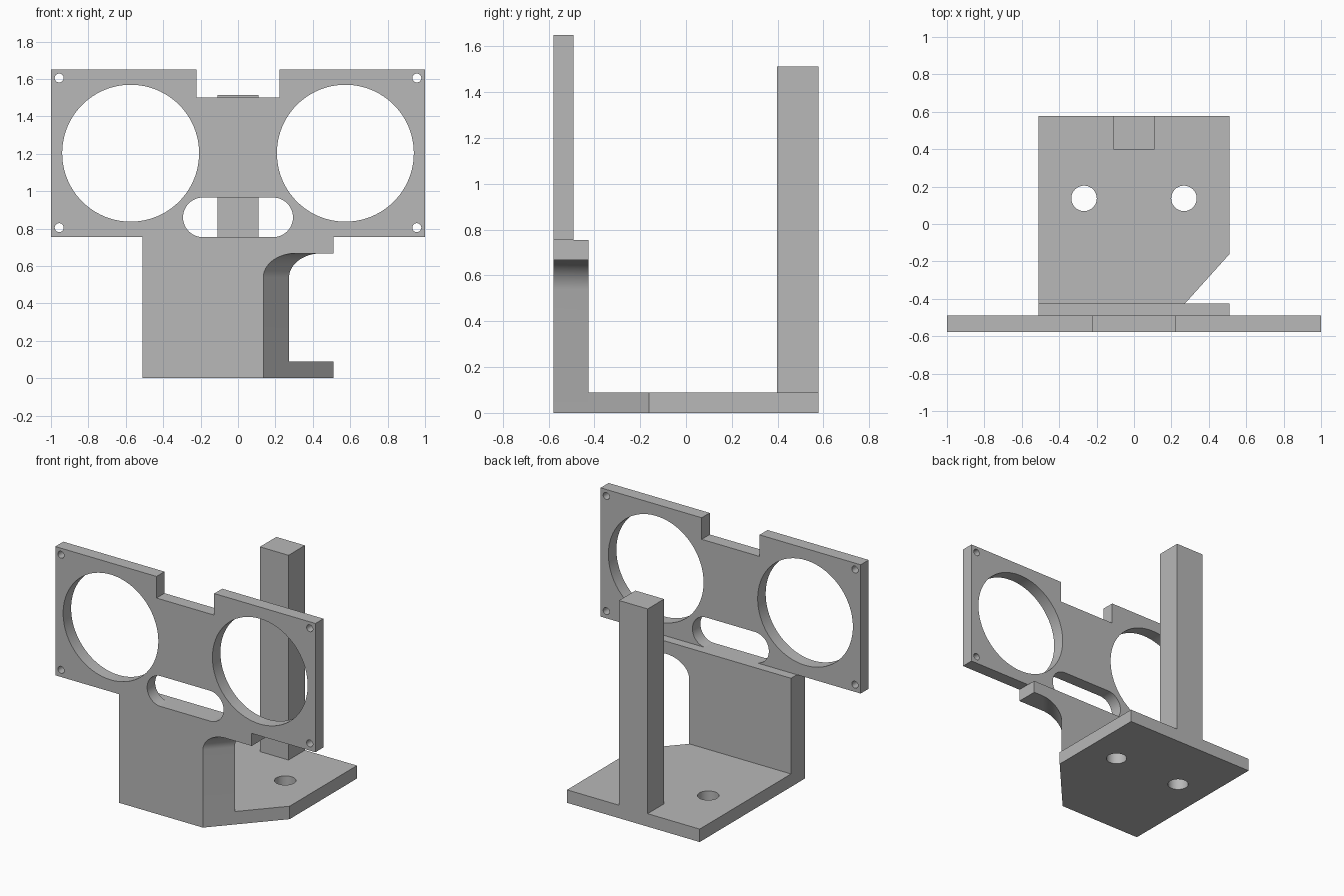
import bpy, bmesh
from math import pi, sin, cos, radians
from mathutils import Vector

cube = bpy.data.objects.get("Cube")
if cube:
    bpy.data.objects.remove(cube, do_unlink=True)

grey = bpy.data.materials.new("matte_grey")
grey.use_nodes = True
GREY = (0.48, 0.48, 0.48, 1)
grey.diffuse_color = GREY
grey.node_tree.nodes["Principled BSDF"].inputs["Base Color"].default_value = GREY

# Shared dimensions
FRONT, BACK = -0.578, 0.578
WALL_BACK, PLATE_BACK = -0.425, -0.49
HALF_W = 0.51
BASE_TOP, WALL_TOP, TOP = 0.09, 0.755, 1.65
CHAMFER_X, SLOPE = 0.135, 0.9


def prism(name, points, sweep):
    """Sweep a planar outline along a vector into a closed solid."""
    bm = bmesh.new()
    face = bm.faces.new([bm.verts.new(p) for p in points])
    ext = bmesh.ops.extrude_face_region(bm, geom=[face], use_keep_orig=True)
    verts = [g for g in ext["geom"] if isinstance(g, bmesh.types.BMVert)]
    bmesh.ops.translate(bm, verts=verts, vec=Vector(sweep))
    bmesh.ops.recalc_face_normals(bm, faces=bm.faces)
    mesh = bpy.data.meshes.new(name)
    bm.to_mesh(mesh)
    bm.free()
    mesh.materials.append(grey)
    obj = bpy.data.objects.new(name, mesh)
    bpy.context.collection.objects.link(obj)
    return obj


def plan(name, pts, z0, z1):
    return prism(name, [(x, y, z0) for x, y in pts], (0, 0, z1 - z0))


def elevation(name, pts, y0, y1):
    return prism(name, [(x, y0, z) for x, z in pts], (0, y1 - y0, 0))


def rect(x0, x1, v0, v1):
    return [(x0, v0), (x1, v0), (x1, v1), (x0, v1)]


def arc(cx, cv, r, start=0, end=2 * pi, n=64, closed=True):
    count = n if closed else n + 1
    angles = [start + (end - start) * i / n for i in range(count)]
    return [(cx + r * cos(a), cv + r * sin(a)) for a in angles]


def cut(obj, cutter):
    cutter.hide_render = True
    mod = obj.modifiers.new("cut", 'BOOLEAN')
    mod.operation, mod.solver, mod.object = 'DIFFERENCE', 'EXACT', cutter
    bpy.context.view_layer.objects.active = obj
    bpy.ops.object.modifier_apply(modifier=mod.name)
    bpy.data.objects.remove(cutter, do_unlink=True)


# Base plate with one chamfered corner and two screw holes
corner_x = CHAMFER_X + SLOPE * (WALL_BACK - FRONT)
corner_y = FRONT + (HALF_W - CHAMFER_X) / SLOPE
base = plan("base_plate", [(-HALF_W, WALL_BACK), (corner_x, WALL_BACK),
                           (HALF_W, corner_y), (HALF_W, BACK), (-HALF_W, BACK)],
            0, BASE_TOP)
for side in (-1, 1):
    cut(base, plan("screw_hole", arc(side * 0.267, 0.137, 0.068, n=48), -0.1, 0.2))

# Rear post
post = plan("rear_post", rect(-0.11, 0.11, 0.398, BACK), BASE_TOP, 1.513)

# Front wall, cut away along the chamfer with a rounded upper corner
wall = elevation("front_wall", rect(-HALF_W, HALF_W, 0, WALL_TOP), FRONT, WALL_BACK)
r, stretch, ceiling = 0.13, 1.34, 0.668
fillet = [(CHAMFER_X + r * stretch * (1 + x), ceiling - r + r * z)
          for x, z in arc(0, 0, 1, pi, pi / 2, n=20, closed=False)]
outline = [(1, ceiling), (1, -0.1), (CHAMFER_X, -0.1)] + fillet
margin = 0.1
depth = WALL_BACK - FRONT + 2 * margin
cut(wall, prism("chamfer_cutter",
                [(x - SLOPE * margin, FRONT - margin, z) for x, z in outline],
                (SLOPE * depth, depth, 0)))

# Wide plate with a top notch, round openings, a slot and corner holes
notch_x, notch_z = 0.222, 1.5
plate = elevation("lens_plate", [(-1, WALL_TOP), (1, WALL_TOP), (1, TOP),
                                 (notch_x, TOP), (notch_x, notch_z),
                                 (-notch_x, notch_z), (-notch_x, TOP), (-1, TOP)],
                  FRONT, PLATE_BACK)
slot = (arc(0.188, 0.86, 0.106, -pi / 2, pi / 2, 24, False)
        + arc(-0.188, 0.86, 0.106, pi / 2, 3 * pi / 2, 24, False))
holes = [slot]
for side in (-1, 1):
    holes.append(arc(side * 0.574, 1.203, 0.366, n=96))
    for z in (0.805, 1.605):
        holes.append(arc(side * 0.956, z, 0.024, n=32))
for hole in holes:
    cut(plate, elevation("plate_cutter", hole, FRONT - 0.1, PLATE_BACK + 0.1))

# Smooth the rounded surfaces, keep edges sharp
for obj in (base, post, wall, plate):
    bpy.ops.object.select_all(action='DESELECT')
    obj.select_set(True)
    bpy.context.view_layer.objects.active = obj
    bpy.ops.object.shade_smooth_by_angle(angle=radians(30))
